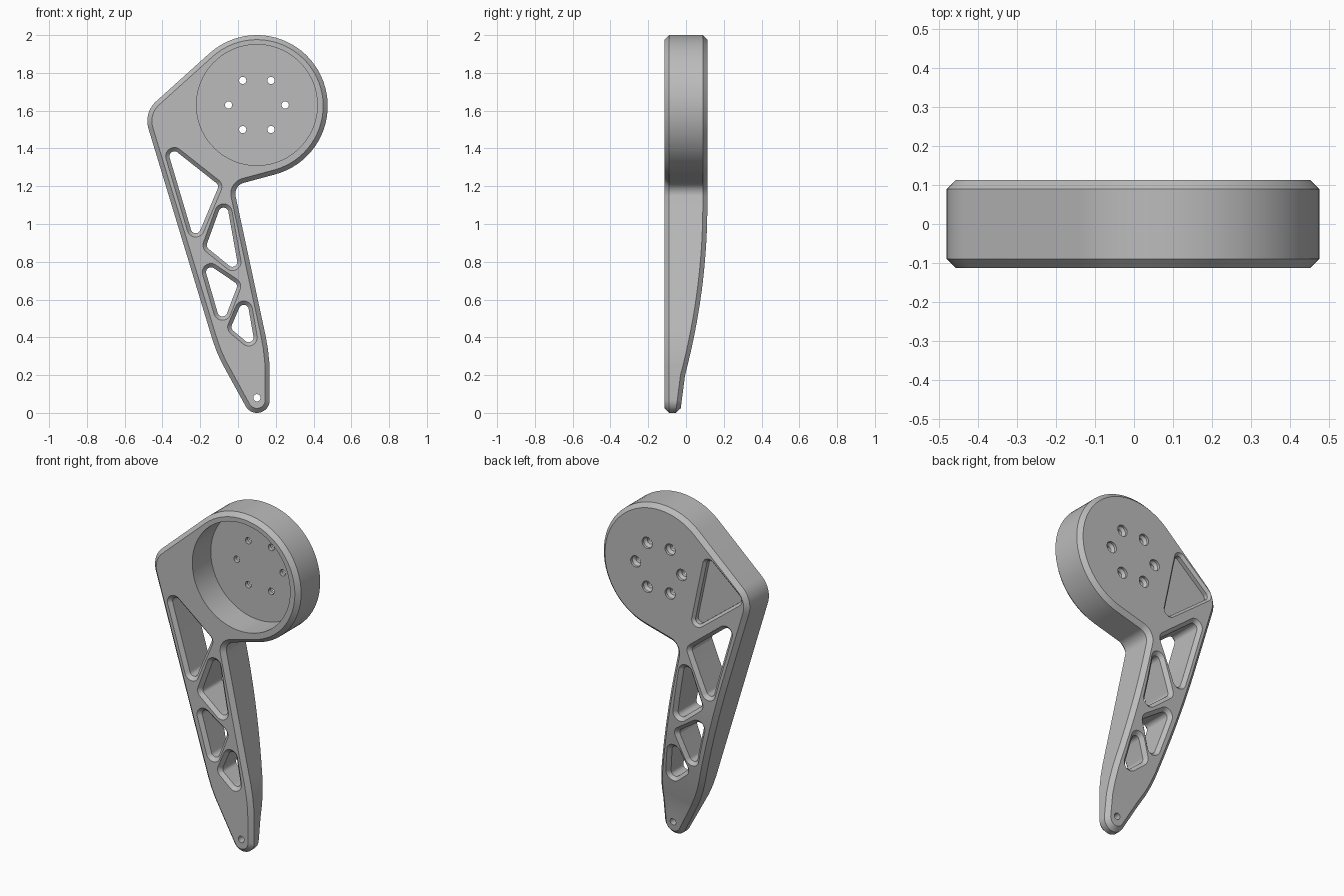
import bpy, bmesh, math
from mathutils import Vector

cube = bpy.data.objects.get("Cube")
if cube:
    bpy.data.objects.remove(cube, do_unlink=True)

HALF = 0.113       # half of the full thickness
EDGE = 0.024       # outer chamfer
RIM = 0.02         # chamfer around the cut-outs

grey = bpy.data.materials.new("light_grey")
grey.use_nodes = True
grey.diffuse_color = (0.5, 0.5, 0.5, 1)
grey.node_tree.nodes["Principled BSDF"].inputs["Base Color"].default_value = (0.5, 0.5, 0.5, 1)


def arcs_loop(arcs, offset=0.0):
    """Closed loop of arcs (x, z, radius, start, end) joined by straight lines."""
    loop = []
    for x, z, r, a, b in arcs:
        r += offset if b > a else -offset
        n = max(3, round(abs(b - a) / 5))
        for i in range(n + 1):
            t = math.radians(a + (b - a) * i / n)
            loop.append((x + r * math.cos(t), z + r * math.sin(t)))
    return loop


def corner_arcs(corners, r):
    """Arcs that round the corners of a counter-clockwise polygon."""
    arcs = []
    pts = [Vector(c) for c in corners]
    for i, p in enumerate(pts):
        u = (p - pts[i - 1]).normalized()
        v = (pts[(i + 1) % len(pts)] - p).normalized()
        turn = math.degrees(math.atan2(u.x * v.y - u.y * v.x, u.dot(v)))
        start = math.degrees(math.atan2(u.y, u.x)) - 90
        inward = (v - u).normalized()
        c = p + inward * (r / math.cos(math.radians(turn / 2)))
        arcs.append((c.x, c.y, r, start, start + turn))
    return arcs


def loft(name, arcs, sections):
    """Solid through the loop at each (y, offset) section."""
    bm = bmesh.new()
    rings = [[bm.verts.new((x, y, z)) for x, z in arcs_loop(arcs, o)] for y, o in sections]
    for a, b in zip(rings, rings[1:]):
        for i in range(len(a)):
            bm.faces.new((a[i - 1], a[i], b[i], b[i - 1]))
    bm.faces.new(rings[0])
    bm.faces.new(rings[-1])
    bmesh.ops.recalc_face_normals(bm, faces=bm.faces)
    mesh = bpy.data.meshes.new(name)
    bm.to_mesh(mesh)
    bm.free()
    mesh.materials.append(grey)
    obj = bpy.data.objects.new(name, mesh)
    bpy.context.collection.objects.link(obj)
    return obj


def circle(x, z, r):
    return [(x, z, r, 0, 177), (x, z, r, 180, 357)]


# Plate outline: drum, shoulder, long edge, toe, rear edge, neck fillet
outline = [
    (0.10, 1.625, 0.375, -75, 131.6),
    (-0.34, 1.545, 0.14, 131.6, 197.2),
    (0.629, 0.624, 0.80, 197.2, 211),
    (0.10, 0.068, 0.068, 211, 360),
    (-0.832, 0.20, 1.0, 0, 12.1),
    (0.046, 1.16, 0.06, 192.1, 105),
]
leg = loft("leg_plate", outline, [
    (-HALF, -EDGE), (-HALF + EDGE, 0), (HALF - EDGE, 0), (HALF, -EDGE)])

cutters = []

# Truss windows, chamfered on both faces
flare = 0.002
windows = [
    [(-0.385, 1.43), (-0.228, 0.90), (-0.10, 1.205)],
    [(-0.068, 1.16), (-0.17, 0.88), (0.008, 0.735)],
    [(-0.188, 0.806), (-0.086, 0.455), (0.0, 0.68)],
    [(0.041, 0.637), (-0.04, 0.447), (0.094, 0.335)],
]
for tri in windows:
    cutters.append(loft("window_cutter", corner_arcs(tri, 0.026), [
        (-HALF - flare, RIM + flare), (-HALF + RIM, 0),
        (HALF - RIM, 0), (HALF + flare, RIM + flare)]))

# Shallow triangular recess on the back of the shoulder
recess = corner_arcs([(-0.21, 1.787), (-0.453, 1.58), (-0.11, 1.315)], 0.03)
cutters.append(loft("recess_cutter", recess, [
    (HALF - 0.04, -0.005), (HALF - 0.015, -0.005), (HALF + flare, 0.012)]))

# Round motor pocket in the front of the drum
cutters.append(loft("pocket_cutter", circle(0.10, 1.63, 0.32), [(-0.2, 0), (0.06, 0)]))

# Six bolt holes, countersunk from the back, and the toe pin hole
for i in range(6):
    a = math.radians(60 * i)
    hole = circle(0.10 + 0.15 * math.cos(a), 1.63 + 0.15 * math.sin(a), 0.019)
    cutters.append(loft("bolt_cutter", hole, [
        (0.0, 0), (HALF - 0.03, 0), (HALF - 0.015, 0.014), (HALF + 0.01, 0.014)]))
cutters.append(loft("pin_cutter", circle(0.10, 0.08, 0.019), [(-0.2, 0), (0.2, 0)]))

for c in cutters:
    c.hide_render = True
    mod = leg.modifiers.new("cut", 'BOOLEAN')
    mod.operation = 'DIFFERENCE'
    mod.solver = 'EXACT'
    mod.object = c

# Bake the cuts
graph = bpy.context.evaluated_depsgraph_get()
baked = bpy.data.meshes.new_from_object(leg.evaluated_get(graph))
leg.modifiers.clear()
leg.data = baked
for c in cutters:
    bpy.data.objects.remove(c, do_unlink=True)


def back_shift(z):
    """How far the back face moves forward at height z."""
    if z < 0.2:
        return -0.118 - 0.13 * (0.2 - z)
    return -0.118 * (max(0.0, 1.1 - z) / 0.9) ** 2


# Taper the back face toward the toe
bm = bmesh.new()
bm.from_mesh(baked)
for i in range(16):
    bmesh.ops.bisect_plane(bm, geom=bm.verts[:] + bm.edges[:] + bm.faces[:], dist=1e-5,
                           plane_co=(0, 0, 0.2 + 0.06 * i), plane_no=(0, 0, 1))
for v in bm.verts:
    if v.co.y > 0:
        v.co.y += back_shift(v.co.z)
bmesh.ops.triangulate(bm, faces=[f for f in bm.faces if len(f.verts) > 4])
bm.to_mesh(baked)
bm.free()

bpy.ops.object.select_all(action='DESELECT')
leg.select_set(True)
bpy.context.view_layer.objects.active = leg
bpy.ops.object.shade_smooth_by_angle(angle=math.radians(30))
